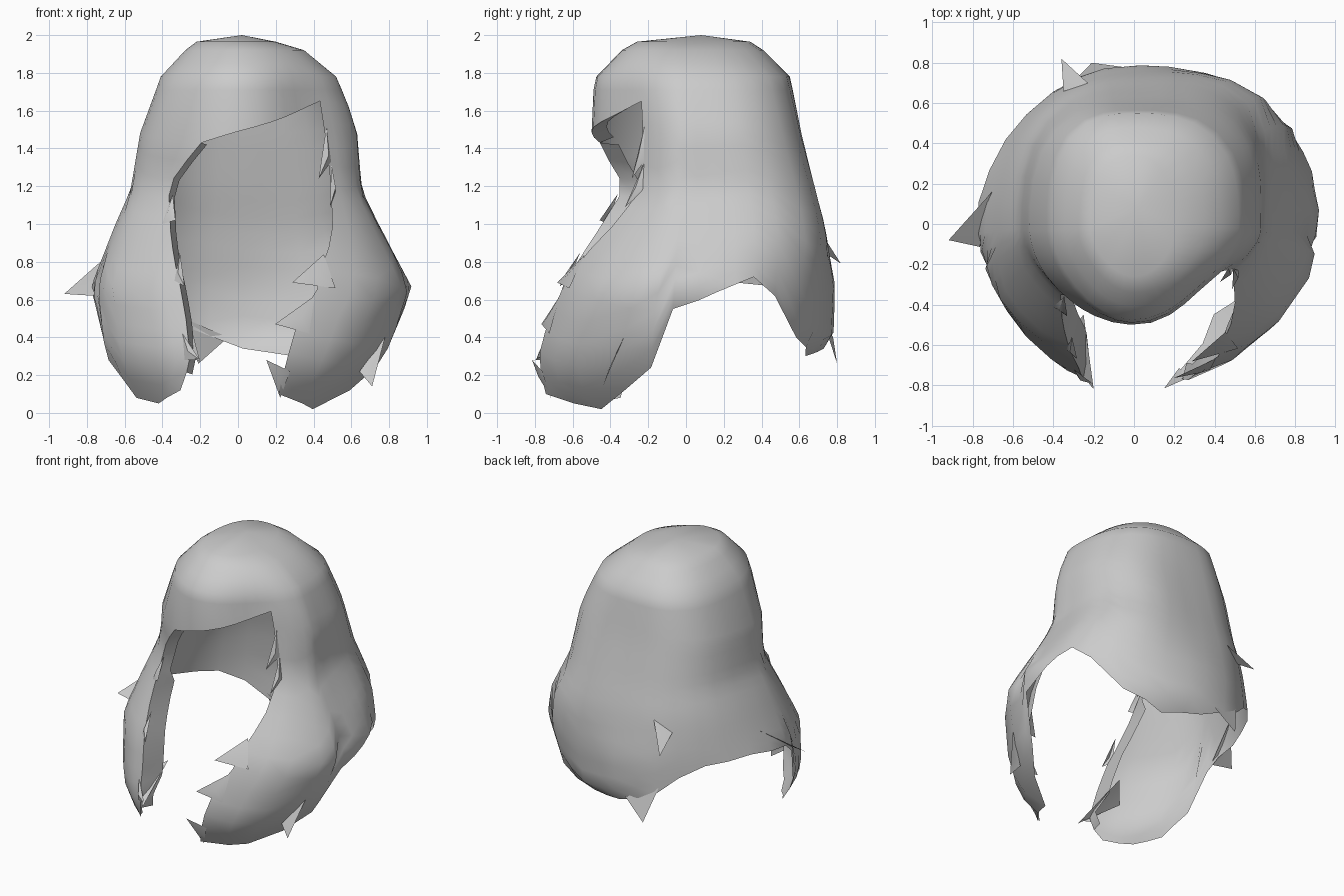
import bpy, bmesh
from math import sin, cos, radians
from mathutils import Vector

if "Cube" in bpy.data.objects:
    bpy.data.objects.remove(bpy.data.objects["Cube"])

# Shell profile: z, left width, right width, front depth, back depth
PROFILE = [
    (0.00, .54, .46, .68, .60), (0.10, .62, .62, .78, .60),
    (0.27, .72, .77, .82, .64), (0.38, .75, .83, .80, .78), (0.67, .78, .92, .71, .79),
    (1.00, .65, .74, .56, .73), (1.18, .57, .65, .50, .68), (1.48, .52, .63, .50, .61),
    (1.64, .46, .58, .505, .58), (1.78, .41, .52, .475, .55),
    (1.92, .28, .35, .34, .41), (1.965, .22, .20, .26, .34)]
# Diagonal fullness: z, front right, back right, back left, front left
FULLNESS = [(0.2, .03, .0, .02, 0), (.67, .04, .05, -.03, 0), (.9, .0, .16, .02, -.02),
            (1.2, -.13, .18, .07, -.08), (1.5, -.17, .14, .09, -.02),
            (1.75, -.12, .10, .10, -.04), (1.95, 0, .05, .06, -.05)]
# Face opening: z, angle of its edge (degrees from the front)
RIGHT_EDGE = [(0.0, 28), (.1, 20), (.27, 19), (.48, 21), (.67, 27), (.8, 31),
              (1.0, 45), (1.2, 58), (1.45, 58), (1.65, 58)]
LEFT_EDGE = [(0.0, 42), (.1, 30), (.27, 20), (.48, 21), (.67, 23), (.9, 31),
             (1.05, 37), (1.2, 45), (1.43, 22)]
# Lower hem: angle, z (right strand, arch, back lobe, left arch, left strand)
HEM = [(52, .10), (60, .05), (67, .02), (77, .12), (83, .24), (87, .55), (102, .64),
       (116, .72), (125, .62), (137, .40), (158, .30), (178, .34), (200, .45), (212, .58),
       (225, .66), (250, .69), (274, .65), (281, .57), (288, .28), (302, .08),
       (325, .05), (338, .12)]
A0, A1 = 58, 338
HEM = [(A0 + (a - 52) * (90 - A0) / 38 if a < 90 else a, z) for a, z in HEM]


def lookup(table, x):
    """Linear interpolation in a table of rows."""
    if x <= table[0][0]:
        return table[0][1:]
    for a, b in zip(table, table[1:]):
        if x <= b[0]:
            f = (x - a[0]) / (b[0] - a[0])
            return [p + (q - p) * f for p, q in zip(a[1:], b[1:])]
    return table[-1][1:]


def surface(angle, z, grow=1.0):
    left, right, front, back = lookup(PROFILE, z)
    s, c = sin(radians(angle)), cos(radians(angle))
    full = lookup(FULLNESS, z)[int(angle % 360 // 90)]
    grow *= 1 + full * (2 * s * c) ** 2
    return Vector((s * (right if s > 0 else left) * grow,
                   -c * (front if c > 0 else back) * grow, z))


def warp(angle, z):
    """Slide the front columns so they end on the face opening."""
    if angle < 90:
        return 90 - (90 - angle) / (90 - A0) * (90 - lookup(RIGHT_EDGE, z)[0])
    if angle > 270:
        return 270 + (angle - 270) / (A1 - 270) * (90 - lookup(LEFT_EDGE, z)[0])
    return angle


def fringe(angle):
    """Height where the cap meets the curtain or the face opening."""
    if angle <= A1:
        return 1.65 - 0.22 * (angle - A0) / (A1 - A0)
    return 1.43 + 0.22 * (angle - A1) / (360 + A0 - A1)


def finish(bm, name, angle=50):
    bmesh.ops.recalc_face_normals(bm, faces=bm.faces)
    mesh = bpy.data.meshes.new(name)
    bm.to_mesh(mesh)
    bm.free()
    ob = bpy.data.objects.new(name, mesh)
    bpy.context.collection.objects.link(ob)
    bpy.ops.object.select_all(action='DESELECT')
    ob.select_set(True)
    bpy.context.view_layer.objects.active = ob
    bpy.ops.object.shade_smooth_by_angle(angle=radians(angle))
    return ob


def add_lip(bm, rim, offsets):
    """Turn an edge of the shell inward."""
    inner = [bm.verts.new(v.co + Vector(o)) for v, o in zip(rim, offsets)]
    for i in range(len(rim) - 1):
        bm.faces.new((rim[i], rim[i + 1], inner[i + 1], inner[i]))


# Main shell: crown, fringe and the hanging curtain
bm = bmesh.new()
around = sorted({a for a, _ in HEM} | {95, 109, 148, 169, 191, 237, 262, 295, 313, 331})
front = [A1 + (360 + A0 - A1) * i / 8 for i in range(1, 8)]
columns = []
for a in around + front:
    heights = [1.965, 1.92, 1.85, 1.78, 1.71, fringe(a)]
    if a <= A1:
        top, low = fringe(a), lookup(HEM, a)[0]
        heights += [top + (low - top) * i / 14 for i in range(1, 15)]
    columns.append([bm.verts.new(surface(warp(a, z) if a <= A1 else a, z)) for z in heights])
apex = bm.verts.new((0.02, 0.08, 2.0))
for a, b in zip(columns, columns[1:] + columns[:1]):
    bm.faces.new((apex, a[0], b[0]))
    for i in range(min(len(a), len(b)) - 1):
        bm.faces.new((a[i], a[i + 1], b[i + 1], b[i]))
# Rolled underside of the fringe and turned-in edges of both strands
right_col, left_col = columns[0], columns[len(around) - 1]
rim = [c[5] for c in [left_col] + columns[len(around):] + [right_col]]
add_lip(bm, rim, [(-.06 * v.co.x, -.16 * v.co.y, .03) for v in rim])
add_lip(bm, left_col[5:19], [(.03, .10 + .10 * (.35 < v.co.z < 1), -.01) for v in left_col[5:19]])
add_lip(bm, right_col[11:19], [(.02, .08, 0) for v in right_col[11:19]])
finish(bm, "hair_shell")


def tuft(name, a, b, tip, bulge=0.02):
    """Pointed lock: two base points and a tip, slightly domed."""
    bm = bmesh.new()
    a, b, tip = Vector(a), Vector(b), Vector(tip)
    mid = (a + b + tip) / 3
    out = Vector((mid.x, mid.y, 0)).normalized()
    va, vb, vt, vm = [bm.verts.new(p) for p in (a, b, tip, mid + out * bulge)]
    for tri in ((va, vb, vm), (vb, vt, vm), (vt, va, vm)):
        bm.faces.new(tri)
    finish(bm, name)


# Pointed locks along the face opening: base angle, top z, bottom z, tip angle, tip z
EDGE_LOCKS = [
    (60, 1.52, 1.33, 49, 1.24), (60, 1.32, 1.17, 49, 1.09),
    (33, .84, .66, 18, .69), (26, .62, .42, 13, .47), (22, .22, .08, 11, .28),
    (-40, 1.16, 1.0, -32, 1.02), (-26, .85, .70, -21, .67), (-23, .42, .28, -16, .28)]
for i, (base, z1, z0, tip, zt) in enumerate(EDGE_LOCKS):
    tuft(f"face_lock_{i + 1}", surface(base, z1), surface(base, z0), surface(tip, zt, 1.01))

# Stray locks on the outside of the hem
tuft("left_side_lock", surface(258, .82), surface(279, .62), (-.92, -.08, .63))
tuft("back_hem_lock", surface(184, .40), surface(202, .50), (-.21, .80, .26), 0)
tuft("back_flick", surface(200, .98), surface(210, .90), (-.36, .82, .79), .005)
tuft("right_strand_lock", surface(66, .40), surface(60, .22), (.71, -.44, .14), .01)
# Inner lock of the left strand
tuft("left_strand_tip", (-.25, -.45, .46), (-.38, -.60, .38), (-.20, -.82, .27))
